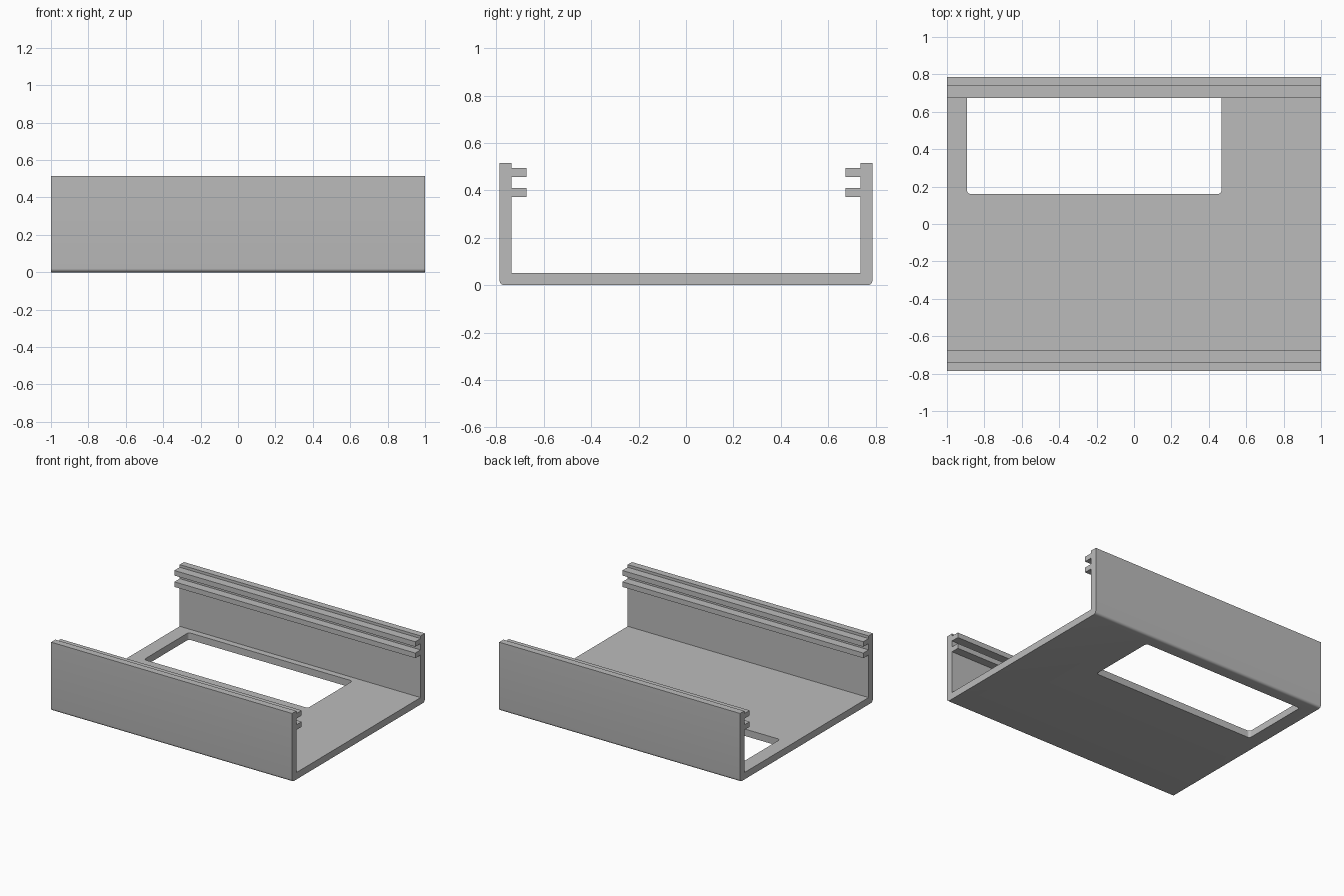
import bpy
import bmesh
from math import cos, sin, pi, radians

default_cube = bpy.data.objects.get("Cube")
if default_cube:
    bpy.data.objects.remove(default_cube, do_unlink=True)

LENGTH, HALF_WIDTH, HEIGHT = 2.0, 0.787, 0.515
WALL, FLOOR = 0.05, 0.052
INNER = HALF_WIDTH - WALL
RIB_TIP = 0.674
RIBS = [(0.372, 0.41), (0.457, 0.495)]
EDGE_RADIUS = 0.02

metal = bpy.data.materials.new("plain grey")
metal.use_nodes = True
grey = (0.5, 0.5, 0.5, 1)
metal.diffuse_color = grey
metal.node_tree.nodes["Principled BSDF"].inputs["Base Color"].default_value = grey


def arc(cx, cy, radius, start, steps=6):
    """Quarter circle, counterclockwise from the start angle."""
    angles = [start + pi / 2 * i / steps for i in range(steps + 1)]
    return [(cx + radius * cos(a), cy + radius * sin(a)) for a in angles]


def extrude(name, points, direction):
    """Closed outline pushed along a direction into a solid."""
    bm = bmesh.new()
    face = bm.faces.new([bm.verts.new(p) for p in points])
    result = bmesh.ops.extrude_face_region(bm, geom=[face])
    moved = [g for g in result["geom"] if isinstance(g, bmesh.types.BMVert)]
    bmesh.ops.translate(bm, verts=moved, vec=direction)
    bmesh.ops.recalc_face_normals(bm, faces=bm.faces)
    mesh = bpy.data.meshes.new(name)
    bm.to_mesh(mesh)
    bm.free()
    obj = bpy.data.objects.new(name, mesh)
    bpy.context.collection.objects.link(obj)
    mesh.materials.append(metal)
    return obj


# Half of the channel section: rounded bottom edge, wall, card-slot ribs, floor
half = arc(HALF_WIDTH - EDGE_RADIUS, EDGE_RADIUS, EDGE_RADIUS, -pi / 2)
half += [(HALF_WIDTH, HEIGHT), (INNER, HEIGHT)]
for low, high in reversed(RIBS):
    half += [(INNER, high), (RIB_TIP, high), (RIB_TIP, low), (INNER, low)]
half.append((INNER, FLOOR))
section = half + [(-y, z) for y, z in reversed(half)]
channel = extrude("channel_body", [(-LENGTH / 2, y, z) for y, z in section],
                  (LENGTH, 0, 0))

# Rounded rectangular window through the floor
X0, X1, Y0, Y1, R = -0.893, 0.468, 0.16, 0.69, 0.02
corners = [(X1 - R, Y1 - R), (X0 + R, Y1 - R), (X0 + R, Y0 + R), (X1 - R, Y0 + R)]
outline = []
for i, (cx, cy) in enumerate(corners):
    outline += arc(cx, cy, R, i * pi / 2)
cutter = extrude("window_cutter", [(x, y, -0.1) for x, y in outline], (0, 0, 0.25))
cutter.hide_render = True

cut = channel.modifiers.new("window", "BOOLEAN")
cut.operation = "DIFFERENCE"
cut.solver = "EXACT"
cut.object = cutter

bpy.ops.object.select_all(action="DESELECT")
channel.select_set(True)
bpy.context.view_layer.objects.active = channel
bpy.ops.object.modifier_apply(modifier=cut.name)
bpy.data.objects.remove(cutter, do_unlink=True)
bpy.ops.object.shade_smooth_by_angle(angle=radians(30))
